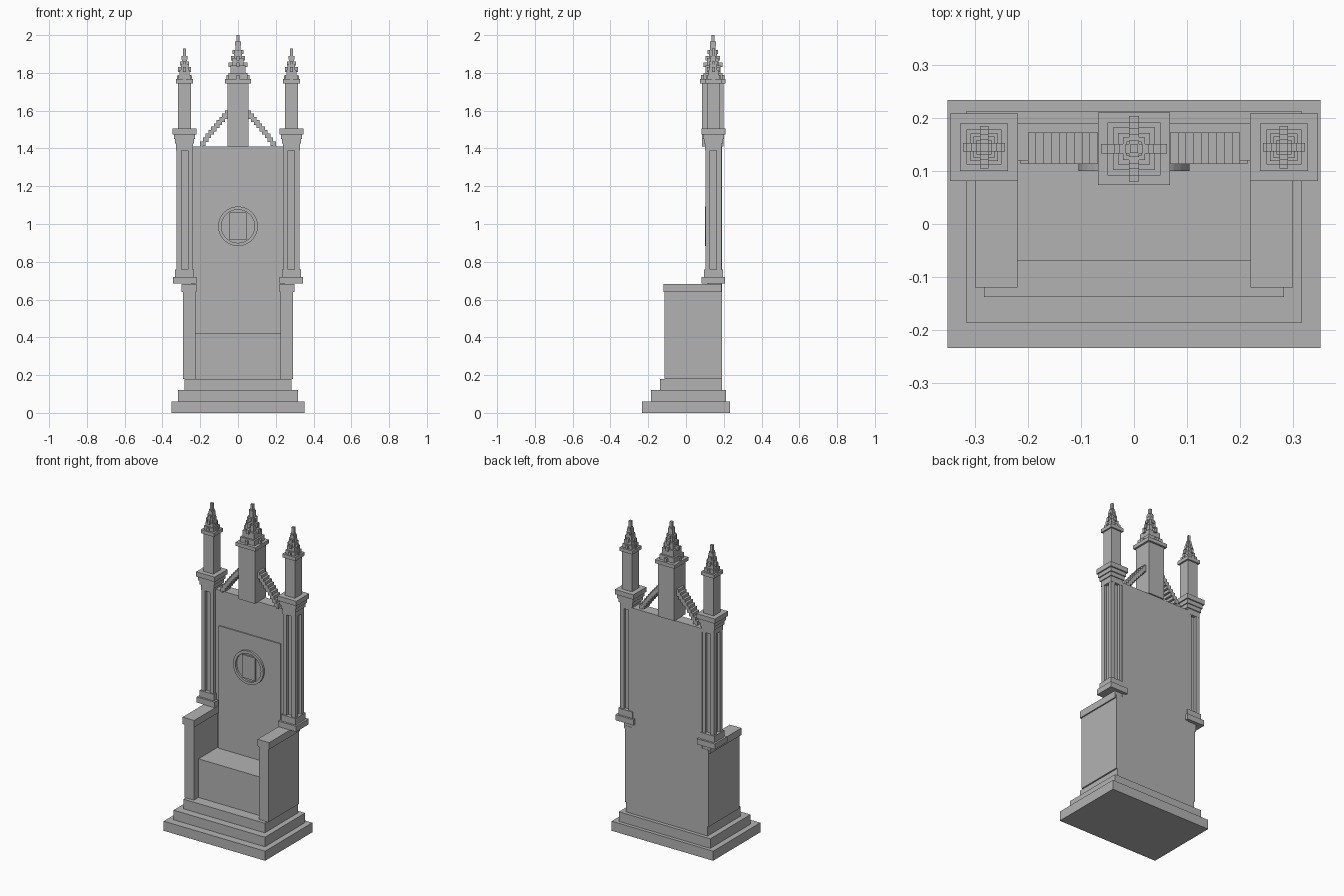
import bpy, bmesh, math
from mathutils import Matrix, Vector

if "Cube" in bpy.data.objects:
    bpy.data.objects.remove(bpy.data.objects["Cube"])

stone = bpy.data.materials.new("grey stone")
stone.diffuse_color = (0.45, 0.45, 0.45, 1)
stone.use_nodes = True
stone.node_tree.nodes["Principled BSDF"].inputs["Base Color"].default_value = stone.diffuse_color


def build(name, boxes):
    """One object out of boxes (x0, x1, y0, y1, z0, z1)."""
    bm = bmesh.new()
    for x0, x1, y0, y1, z0, z1 in boxes:
        centre = Vector(((x0 + x1) / 2, (y0 + y1) / 2, (z0 + z1) / 2))
        size = Matrix.Diagonal((x1 - x0, y1 - y0, z1 - z0, 1))
        bmesh.ops.create_cube(bm, size=1, matrix=Matrix.Translation(centre) @ size)
    return finish(name, bm)


def finish(name, bm):
    bmesh.ops.recalc_face_normals(bm, faces=bm.faces)
    me = bpy.data.meshes.new(name)
    bm.to_mesh(me)
    bm.free()
    me.materials.append(stone)
    ob = bpy.data.objects.new(name, me)
    bpy.context.collection.objects.link(ob)
    return ob


def block(cx, cy, h, z0, z1):
    return (cx - h, cx + h, cy - h, cy + h, z0, z1)


def spire(cx, cy, tiers, crockets):
    """Stacked square tiers (half, z0, z1) with crosses of leaf blocks (reach, half width, z0, z1)."""
    out = [block(cx, cy, *t) for t in tiers]
    for r, w, z0, z1 in crockets:
        out.append((cx - r, cx + r, cy - w, cy + w, z0, z1))
        out.append((cx - w, cx + w, cy - r, cy + r, z0, z1))
    return out


# Stepped base
build("base_steps", [(-.352, .352, -.234, .234, 0, .06),
                     (-.317, .317, -.186, .212, .06, .12),
                     (-.283, .283, -.138, .19, .12, .18)])

# Seat and backrest
build("seat", [(-.23, .23, -.07, .13, .18, .422)])
build("backrest", [(-.29, .29, .12, .19, .18, .66), (-.245, .245, .12, .19, .66, 1.41)])
build("back_panel", [(-.214, .214, .113, .125, .42, 1.19)])

# Round medallion: ring with a square plaque
bm = bmesh.new()
n, rings = 32, []
for r, y in ((.105, .115), (.105, .10), (.088, .10), (.088, .115)):
    rings.append([bm.verts.new((r * math.cos(2 * math.pi * i / n), y,
                                .988 + r * math.sin(2 * math.pi * i / n))) for i in range(n)])
for k in range(4):
    a, b = rings[k], rings[(k + 1) % 4]
    for i in range(n):
        j = (i + 1) % n
        bm.faces.new((a[i], a[j], b[j], b[i]))
finish("medallion_ring", bm)
build("medallion_plaque", [(-.045, .045, .103, .115, .916, 1.06)])

# Centre pinnacle
CY = .142
build("centre_pinnacle", spire(0, CY,
      [(.056, 1.41, 1.745), (.068, 1.745, 1.768), (.05, 1.768, 1.80), (.04, 1.80, 1.84),
       (.03, 1.84, 1.88), (.021, 1.88, 1.92), (.014, 1.92, 1.96), (.008, 1.96, 2.0)],
      [(.062, .009, 1.768, 1.79), (.05, .009, 1.83, 1.855),
       (.038, .009, 1.865, 1.89), (.028, .009, 1.90, 1.92), (.016, .009, 1.945, 1.965)]))

for s, side in ((-1, "left"), (1, "right")):
    px, py = s * .283, .145

    # Armrest with a thin cap
    def span(a, b):
        return (min(s * a, s * b), max(s * a, s * b))
    build(side + "_armrest", [(*span(.225, .292), -.115, .188, .18, .645),
                              (*span(.22, .30), -.12, .188, .64, .683)])

    # Corner post: stepped foot, core with four colonnettes, stepped capital
    post = [block(px, py, .062, .685, .72), block(px, py, .05, .72, .76),
            block(px, py, .026, .76, 1.41),
            block(px, py, .044, 1.39, 1.425), block(px, py, .05, 1.425, 1.45),
            block(px, py, .056, 1.45, 1.475), block(px, py, .064, 1.475, 1.505)]
    for dx in (-1, 1):
        for dy in (-1, 1):
            post.append(block(px + dx * .03, py + dy * .03, .013, .755, 1.4))
    build(side + "_post", post)

    # Side pinnacle
    build(side + "_pinnacle", spire(px, py,
          [(.035, 1.5, 1.745), (.045, 1.745, 1.767), (.033, 1.767, 1.79), (.026, 1.79, 1.815),
           (.02, 1.815, 1.845), (.014, 1.845, 1.88), (.008, 1.88, 1.93)],
          [(.04, .008, 1.767, 1.785), (.034, .008, 1.805, 1.83),
           (.024, .008, 1.84, 1.86), (.015, .008, 1.87, 1.89)]))

    # Stepped flying buttress
    steps, count = [], 10
    for i in range(count):
        xa, xb = .2 - .0145 * i, .2 - .0145 * (i + 1)
        low = 1.41 + .185 * (i / count) ** .85
        top = 1.41 + .19 * ((i + 1) / count) ** .85
        steps.append((*span(xa, xb), .113, .173, max(1.405, low - .022), top))
    build(side + "_buttress", steps)
